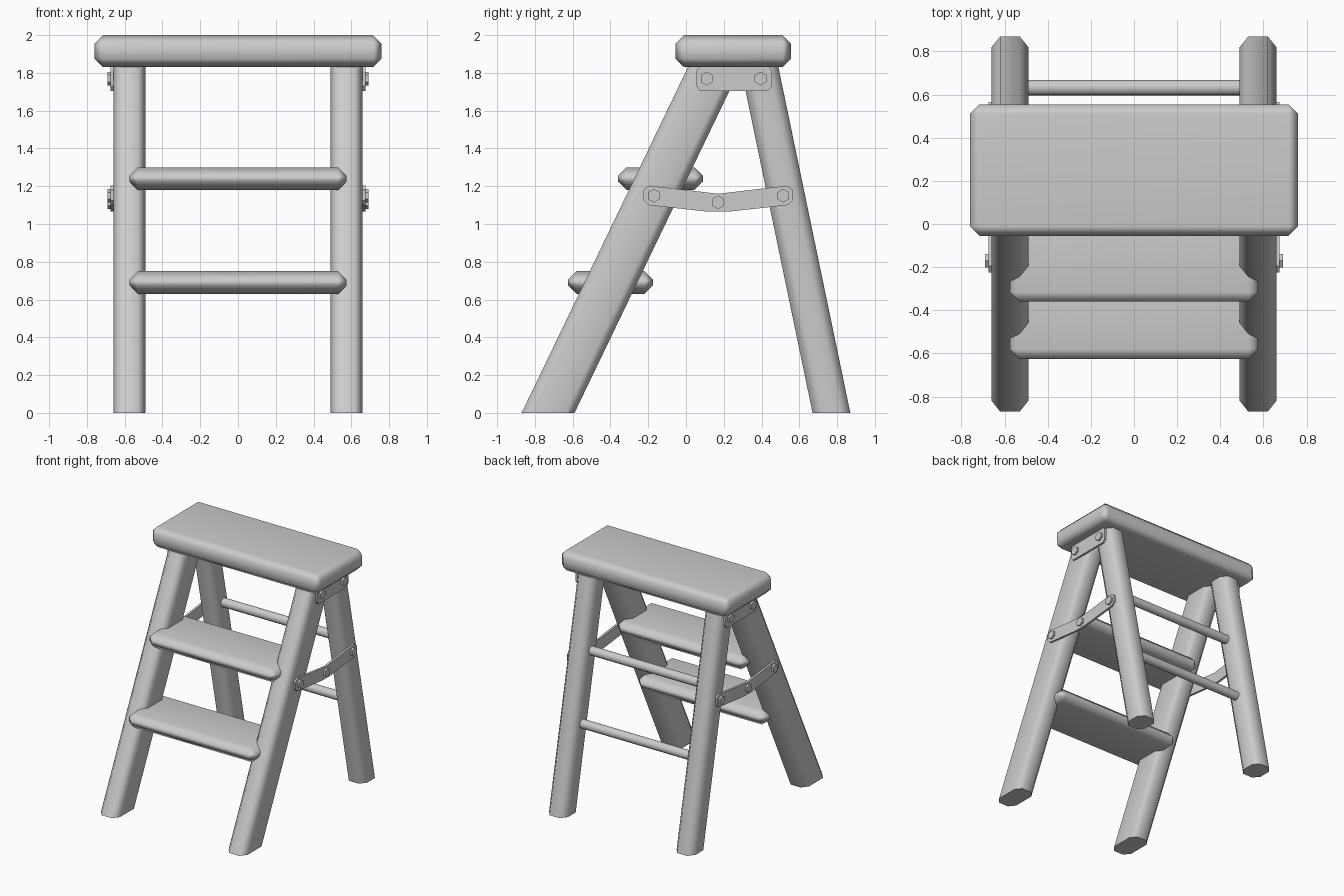
import bpy
import bmesh
from math import radians, pi
from mathutils import Matrix, Vector

cube = bpy.data.objects.get("Cube")
if cube:
    bpy.data.objects.remove(cube, do_unlink=True)

# One plain grey for the whole stool
GREY = (0.6, 0.6, 0.6, 1.0)
grey = bpy.data.materials.new("plain grey")
grey.use_nodes = True
grey.diffuse_color = GREY
grey.node_tree.nodes["Principled BSDF"].inputs["Base Color"].default_value = GREY

CHAMFER = 0.045
SIDES = {"left": 1, "right": -1}


def finish(name, bm, angle=60):
    """Turn a bmesh into a named object with soft chamfers and sharp corners."""
    bmesh.ops.recalc_face_normals(bm, faces=bm.faces[:])
    mesh = bpy.data.meshes.new(name)
    bm.to_mesh(mesh)
    bm.free()
    mesh.materials.append(grey)
    obj = bpy.data.objects.new(name, mesh)
    bpy.context.collection.objects.link(obj)
    bpy.ops.object.select_all(action="DESELECT")
    obj.select_set(True)
    bpy.context.view_layer.objects.active = obj
    bpy.ops.object.shade_smooth_by_angle(angle=radians(angle))
    weighted = obj.modifiers.new("flat centres", "WEIGHTED_NORMAL")
    weighted.keep_sharp = True
    return obj


def prism(name, outline, offset, angle=60):
    """Extrude a closed 3D outline along an offset."""
    bm = bmesh.new()
    face = bm.faces.new([bm.verts.new(p) for p in outline])
    result = bmesh.ops.extrude_face_region(bm, geom=[face], use_keep_orig=True)
    moved = [g for g in result["geom"] if isinstance(g, bmesh.types.BMVert)]
    bmesh.ops.translate(bm, verts=moved, vec=offset)
    return finish(name, bm, angle)


def board(name, x, y0, y1, z0, z1):
    """A chamfered board, centred on x."""
    bm = bmesh.new()
    size = Vector((2 * x, y1 - y0, z1 - z0))
    centre = Vector((0, (y0 + y1) / 2, (z0 + z1) / 2))
    bmesh.ops.create_cube(bm, size=1, matrix=Matrix.Translation(centre) @ Matrix.Diagonal(size.to_4d()))
    bmesh.ops.bevel(bm, geom=bm.edges[:], offset=CHAMFER, segments=1, affect="EDGES")
    return finish(name, bm)


def rod(name, start, end, radius, sides, turn=0.0, angle=60):
    """A rod or bolt running along x."""
    bm = bmesh.new()
    middle = (Vector(start) + Vector(end)) / 2
    matrix = Matrix.Translation(middle) @ Matrix.Rotation(turn, 4, "X") @ Matrix.Rotation(pi / 2, 4, "Y")
    bmesh.ops.create_cone(bm, cap_ends=True, segments=sides, radius1=radius, radius2=radius,
                          depth=abs(end[0] - start[0]), matrix=matrix)
    return finish(name, bm, angle)


def leg(name, side, y0, y1, slope):
    """A slanted leg with chamfered corners and a foot cut level."""
    x0, x1, c, d, top = 0.49, 0.66, 0.04, 0.05, 1.86
    foot = [(x0 + c, y0), (x1 - c, y0), (x1, y0 + d), (x1, y1 - d),
            (x1 - c, y1), (x0 + c, y1), (x0, y1 - d), (x0, y0 + d)]
    return prism(name, [(side * x, y, 0) for x, y in foot], (0, slope * top, top))


# Top and treads
board("top_board", 0.76, -0.055, 0.555, 1.83, 2.0)
board("upper_tread", 0.575, -0.36, 0.09, 1.18, 1.30)
board("lower_tread", 0.575, -0.625, -0.175, 0.63, 0.75)

# Rear cross rods
for label, y, z in (("upper", 0.515, 1.24), ("lower", 0.632, 0.69)):
    rod(f"{label}_rear_rod", (-0.52, y, z), (0.52, y, z), 0.036, 16)

# Side plate outlines (y, z) and bolt positions
HINGE = [(0.055, 1.73), (0.075, 1.705), (0.435, 1.705), (0.455, 1.73), (0.455, 1.81),
         (0.44, 1.832), (0.07, 1.832), (0.055, 1.81)]
BRACE = [(-0.225, 1.125), (-0.2, 1.10), (0.12, 1.065), (0.22, 1.065), (0.54, 1.10), (0.565, 1.125),
         (0.565, 1.18), (0.535, 1.203), (0.17, 1.16), (-0.195, 1.203), (-0.225, 1.18)]
BOLTS = {
    "hinge": [(0.11, 1.77), (0.395, 1.77)],
    "brace": [(-0.17, 1.15), (0.17, 1.115), (0.515, 1.15)],
}

for label, side in SIDES.items():
    # Legs
    leg(f"{label}_front_leg", side, -0.87, -0.59, 0.481)
    leg(f"{label}_rear_leg", side, 0.67, 0.87, -0.208)
    # Hinge plate, folding brace and hex bolts
    for part, outline in (("hinge", HINGE), ("brace", BRACE)):
        prism(f"{label}_{part}_plate", [(side * 0.657, y, z) for y, z in outline],
              (side * 0.018, 0, 0), 30)
        for i, (y, z) in enumerate(BOLTS[part]):
            rod(f"{label}_{part}_bolt_{i + 1}", (side * 0.665, y, z), (side * 0.69, y, z),
                0.036, 6, pi / 2, 30)
